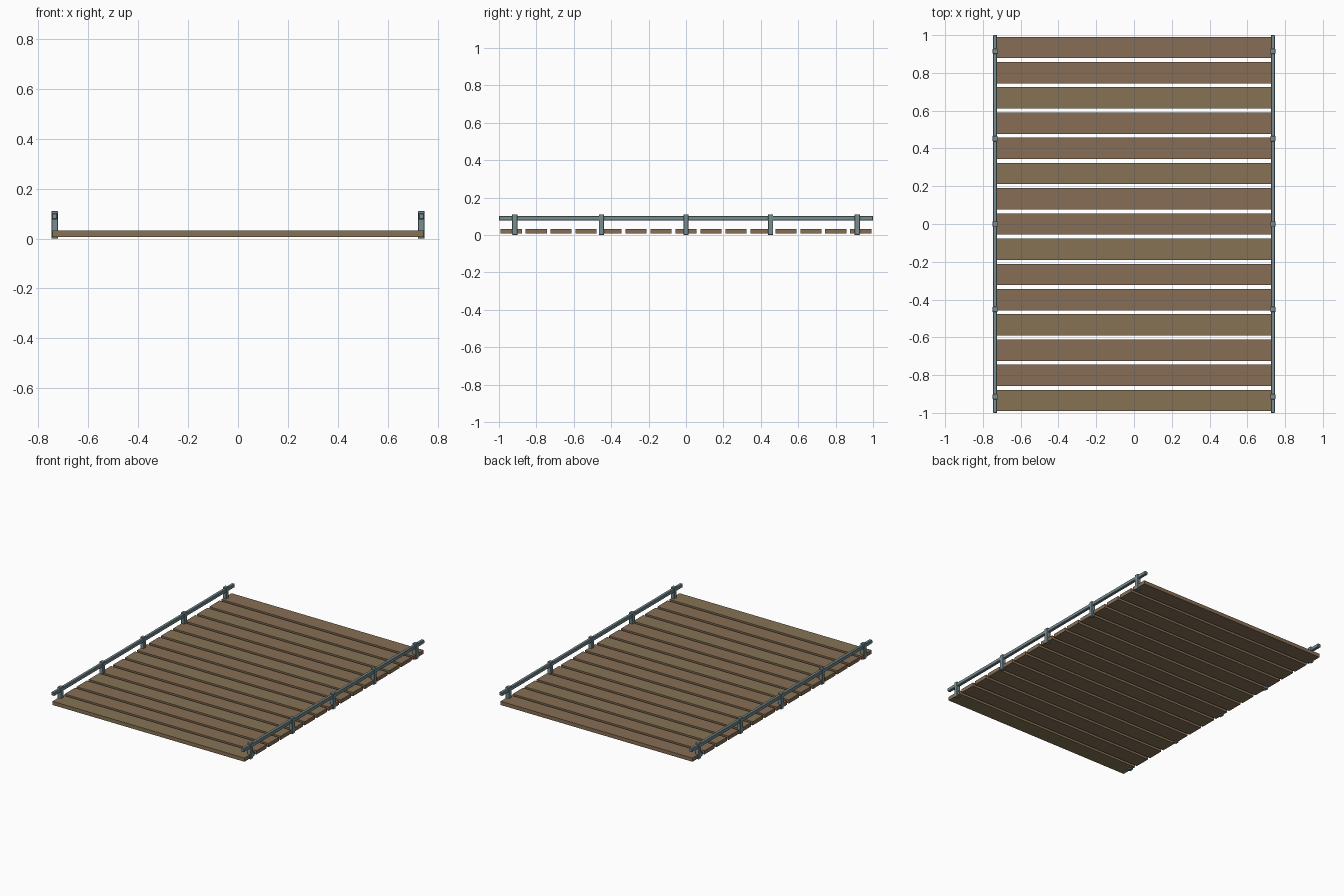
import bpy, bmesh
from mathutils import Vector

if "Cube" in bpy.data.objects:
    bpy.data.objects.remove(bpy.data.objects["Cube"])


def material(name, color):
    m = bpy.data.materials.new(name)
    m.diffuse_color = (*color, 1)
    m.use_nodes = True
    m.node_tree.nodes["Principled BSDF"].inputs["Base Color"].default_value = m.diffuse_color
    return m


wood_a = material("warm_wood", (0.24, 0.155, 0.09))
wood_b = material("olive_wood", (0.24, 0.17, 0.09))
metal = material("blue_grey_metal", (0.19, 0.27, 0.29))


def box(name, lo, hi, mat, bevel=0.0):
    lo, hi = Vector(lo), Vector(hi)
    size, mid = hi - lo, (lo + hi) / 2
    bm = bmesh.new()
    bmesh.ops.create_cube(bm, size=1)
    for v in bm.verts:
        v.co = Vector(a * b for a, b in zip(v.co, size))
    if bevel:
        bmesh.ops.bevel(bm, geom=bm.edges[:], offset=bevel, segments=1, affect='EDGES')
    mesh = bpy.data.meshes.new(name)
    bm.to_mesh(mesh)
    bm.free()
    mesh.materials.append(mat)
    ob = bpy.data.objects.new(name, mesh)
    ob.location = mid
    bpy.context.collection.objects.link(ob)
    return ob


# Deck planks
for i in range(15):
    y = (i - 7) * 0.1335
    box(f"plank_{i + 1}", (-0.744, y - 0.0565, 0.007), (0.744, y + 0.0565, 0.033),
        wood_b if i % 3 == 0 else wood_a)

# Side rails and the posts that hold them
for side, s in (("left", -1), ("right", 1)):
    x = s * 0.735
    box(f"{side}_rail", (x - 0.011, -1, 0.077), (x + 0.011, 1, 0.102), metal, 0.003)
    for k, y in enumerate((-0.915, -0.452, 0, 0.452, 0.915)):
        box(f"{side}_post_{k + 1}", (x - 0.0135, y - 0.014, 0),
            (x + 0.0135, y + 0.014, 0.11), metal, 0.002)
